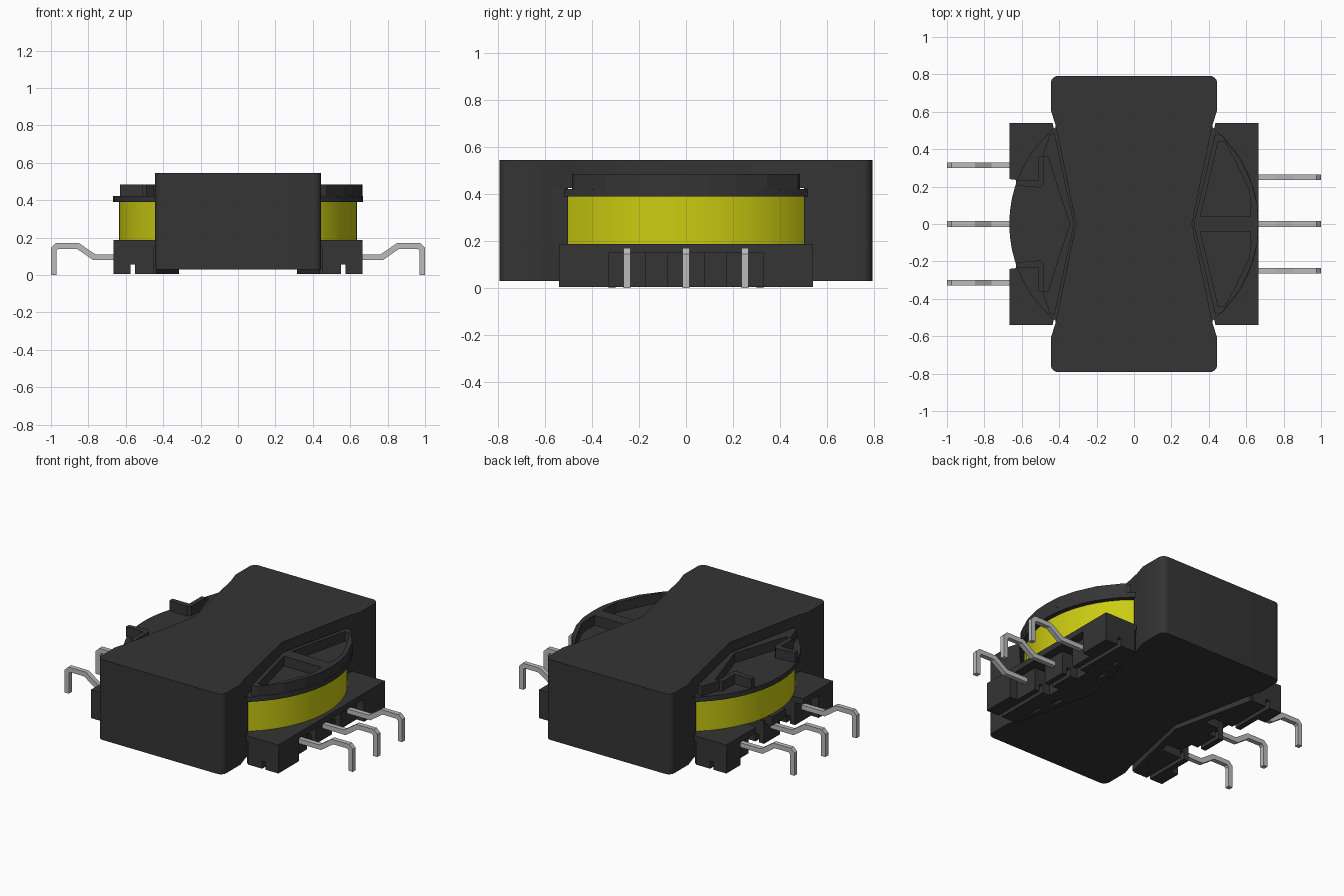
import bpy, bmesh, math

cube = bpy.data.objects.get("Cube")
if cube:
    bpy.data.objects.remove(cube, do_unlink=True)


def material(name, rgb, rough=0.6):
    m = bpy.data.materials.new(name)
    m.use_nodes = True
    m.diffuse_color = (*rgb, 1)
    bsdf = m.node_tree.nodes["Principled BSDF"]
    bsdf.inputs["Base Color"].default_value = (*rgb, 1)
    bsdf.inputs["Roughness"].default_value = rough
    return m


DARK = material("charcoal", (0.035, 0.035, 0.035))
YELLOW = material("yellow tape", (0.6, 0.6, 0.006))
METAL = material("pin metal", (0.5, 0.5, 0.5), 0.4)


def finish(name, bm, mat, smooth=False):
    bmesh.ops.recalc_face_normals(bm, faces=bm.faces)
    mesh = bpy.data.meshes.new(name)
    bm.to_mesh(mesh)
    bm.free()
    mesh.materials.append(mat)
    obj = bpy.data.objects.new(name, mesh)
    bpy.context.scene.collection.objects.link(obj)
    if smooth:
        bpy.ops.object.select_all(action='DESELECT')
        obj.select_set(True)
        bpy.context.view_layer.objects.active = obj
        bpy.ops.object.shade_smooth_by_angle(angle=math.radians(30))
    return obj


def prism(bm, pts, lo, hi, upright=False):
    """Extrude an outline along z, or an xz outline along y when upright."""
    place = (lambda p, h: (p[0], h, p[1])) if upright else (lambda p, h: (p[0], p[1], h))
    a = [bm.verts.new(place(p, lo)) for p in pts]
    b = [bm.verts.new(place(p, hi)) for p in pts]
    bm.faces.new(a)
    bm.faces.new(b)
    for i in range(len(pts)):
        j = (i + 1) % len(pts)
        bm.faces.new((a[i], a[j], b[j], b[i]))


def box(bm, x0, x1, y0, y1, z0, z1):
    prism(bm, [(x0, y0), (x1, y0), (x1, y1), (x0, y1)], z0, z1)


def frame(bm, outer, inner, lo, hi):
    """Walls between two matching outlines."""
    loops = [[bm.verts.new((x, y, z)) for x, y in pts]
             for pts, z in ((outer, lo), (outer, hi), (inner, hi), (inner, lo))]
    for k in range(4):
        p, q = loops[k], loops[(k + 1) % 4]
        for i in range(len(p)):
            j = (i + 1) % len(p)
            bm.faces.new((p[i], p[j], q[j], q[i]))


def arc(cx, cy, r, a0, a1, n):
    return [(cx + r * math.cos(math.radians(a0 + (a1 - a0) * i / n)),
             cy + r * math.sin(math.radians(a0 + (a1 - a0) * i / n))) for i in range(n + 1)]


def flip(pts, sx=1, sy=1):
    return [(x * sx, y * sy) for x, y in pts]


# Core: waisted top and bottom plates joined by two legs with curved inner walls
end = ([(0.42, 0.53), (0.445, 0.61)] + arc(0.405, 0.752, 0.04, 0, 90, 6)
       + arc(-0.405, 0.752, 0.04, 90, 180, 6) + [(-0.445, 0.61), (-0.42, 0.53)])
outline = end + [(-0.31, 0)] + flip(end, -1, -1) + [(0.31, 0)]
bm = bmesh.new()
prism(bm, outline, 0.425, 0.545)
prism(bm, outline, 0.03, 0.15)
for s in (1, -1):
    prism(bm, flip(end + arc(0, 0, 0.655, 130, 50, 20), 1, s), 0.15, 0.425)
finish("core", bm, DARK, True)

# Winding drum
bm = bmesh.new()
prism(bm, arc(0, 0, 0.637, 0, 354, 59), 0.185, 0.392)
finish("winding", bm, YELLOW, True)

# Upper flange disc
bm = bmesh.new()
prism(bm, arc(0, 0, 0.667, 0, 354, 59), 0.39, 0.422)
finish("upper_flange", bm, DARK, True)

# Raised rim with two pockets on the left side
outer = [(0.32, 0), (0.665, 0), (0.66, 0.1), (0.63, 0.215), (0.57, 0.345), (0.47, 0.472), (0.435, 0.485)]
inner = [(0.355, 0.04), (0.62, 0.04), (0.625, 0.1), (0.615, 0.18), (0.545, 0.33), (0.485, 0.44), (0.45, 0.44)]
bm = bmesh.new()
for s in (1, -1):
    frame(bm, flip(outer, 1, s), flip(inner, 1, s), 0.42, 0.485)
finish("pocket_rim", bm, DARK)

# Sloping rim and angled wire guides on the right side
bm = bmesh.new()
for s in (1, -1):
    prism(bm, flip([(-0.32, 0), (-0.345, 0), (-0.46, 0.36), (-0.49, 0.36),
                    (-0.45, 0.48), (-0.425, 0.485)], 1, s), 0.42, 0.485)
    prism(bm, flip([(-0.63, 0.235), (-0.63, 0.205), (-0.5, 0.195), (-0.48, 0.215),
                    (-0.48, 0.36), (-0.51, 0.36), (-0.51, 0.235)], 1, s), 0.42, 0.485)
finish("wire_guides", bm, DARK)

# Lower flange: full plate on the left, plate with a wire opening on the right
bm = bmesh.new()
prism(bm, arc(0, 0, 0.5, 0, 350, 35), 0.152, 0.186)
half = [(0.32, 0), (0.665, 0), (0.665, 0.54), (0.435, 0.54)]
for s in (1, -1):
    prism(bm, flip(half, 1, s), 0.15, 0.188)
    prism(bm, flip([(0.32, 0), (0.5, 0), (0.5, 0.22), (0.665, 0.24),
                    (0.665, 0.54), (0.435, 0.54)], -1, s), 0.15, 0.188)
box(bm, -0.66, -0.48, -0.07, 0.07, 0.13, 0.188)
finish("lower_flange", bm, DARK)


# Terminal blocks, each with a wire slot running under it
def terminal(bm, side, x0, x1, y0, y1, top):
    for a, b, z in ((x0, 0.55, 0.005), (0.55, 0.575, 0.055), (0.575, x1, 0.005)):
        xs = sorted((a * side, b * side))
        box(bm, xs[0], xs[1], y0, y1, z, top)


PIN_ROWS = {1: 0.25, -1: 0.315}
for side, label in ((1, "left"), (-1, "right")):
    p = PIN_ROWS[side]
    bm = bmesh.new()
    for s in (1, -1):
        def span(a, b):
            return sorted((a * s, b * s))
        terminal(bm, side, 0.45, 0.665, *span(p + 0.08, 0.54), 0.15)
        terminal(bm, side, 0.42, 0.61, *span(p - 0.08, p + 0.08), 0.15)
        # Ribs between the pin blocks
        xs = sorted((0.36 * side, 0.5 * side))
        box(bm, *xs, *span(0.08, 0.17), 0.005, 0.155)
        # Feet following the core waist
        prism(bm, flip([(0.315, 0), (0.36, 0), (0.47, 0.53), (0.435, 0.53)], side, s), 0.005, 0.155)
    terminal(bm, side, 0.36, 0.61, -0.08, 0.08, 0.15)
    finish(label + "_terminal_blocks", bm, DARK)

# Bent pins
pin = [(1.0, 0), (1.0, 0.145), (0.975, 0.17), (0.85, 0.17), (0.762, 0.11), (0.58, 0.11),
       (0.58, 0.08), (0.775, 0.08), (0.862, 0.14), (0.96, 0.14), (0.97, 0.13), (0.97, 0)]
for side, label in ((1, "left"), (-1, "right")):
    for k, row in ((-1, "front"), (0, "middle"), (1, "back")):
        y = k * PIN_ROWS[side]
        bm = bmesh.new()
        prism(bm, flip(pin, side), y - 0.015, y + 0.015, True)
        finish(f"{label}_{row}_pin", bm, METAL)
